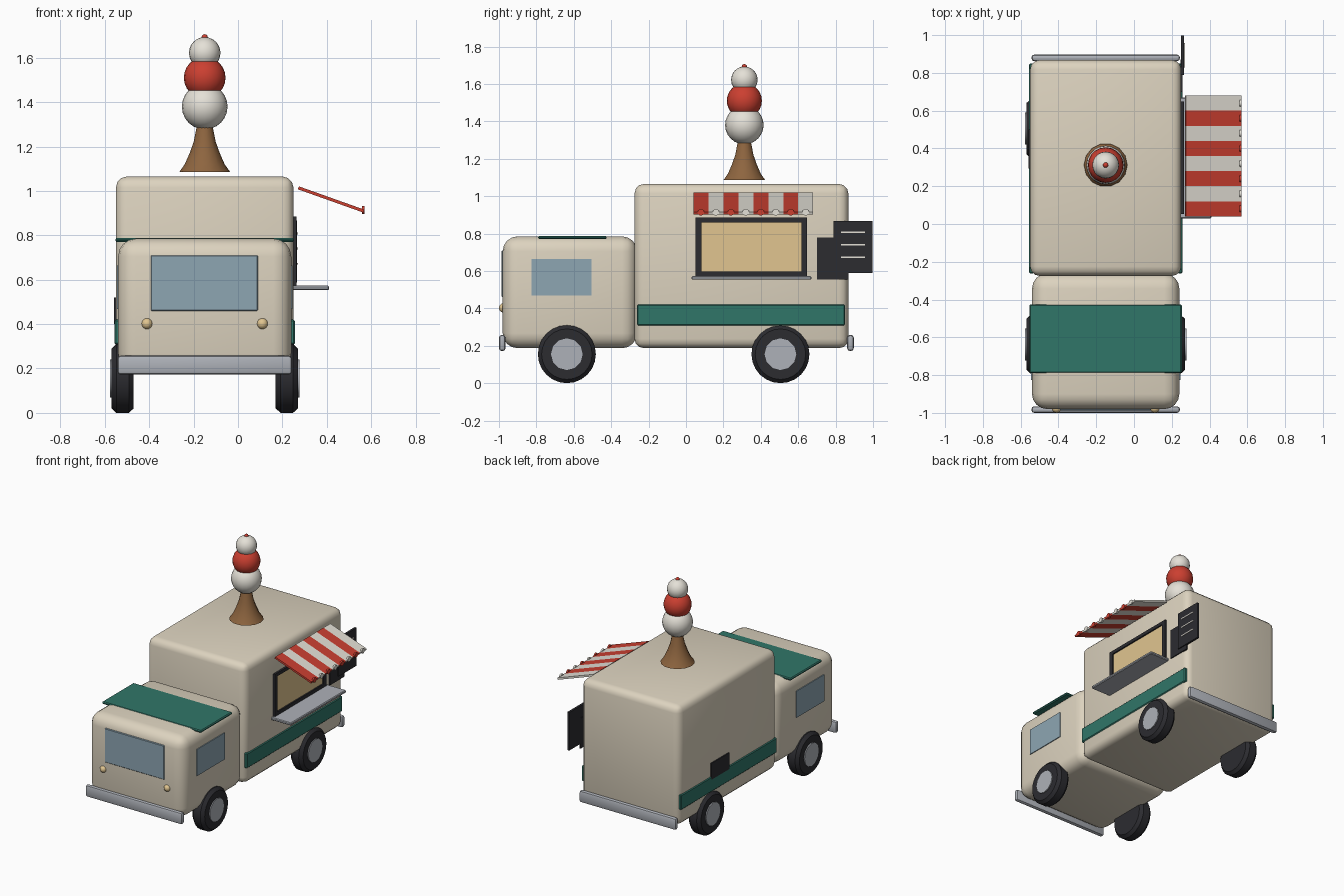
import bpy, bmesh, math
from mathutils import Matrix

if "Cube" in bpy.data.objects:
    bpy.data.objects.remove(bpy.data.objects["Cube"])

CX = -0.15  # centre line of the truck


def mat(name, r, g, b):
    m = bpy.data.materials.new(name)
    m.diffuse_color = (r, g, b, 1)
    m.use_nodes = True
    m.node_tree.nodes["Principled BSDF"].inputs["Base Color"].default_value = m.diffuse_color
    return m


CREAM = mat("cream", 0.72, 0.65, 0.52)
GREEN = mat("green", 0.03, 0.18, 0.14)
GLASS = mat("glass", 0.27, 0.38, 0.45)
DARK = mat("dark", 0.025, 0.025, 0.03)
CHROME = mat("chrome", 0.42, 0.44, 0.48)
RED = mat("red", 0.6, 0.05, 0.03)
WHITE = mat("white", 0.78, 0.75, 0.68)
TAN = mat("tan", 0.75, 0.56, 0.28)
BROWN = mat("brown", 0.27, 0.13, 0.05)


def finish(name, bm, material):
    bmesh.ops.recalc_face_normals(bm, faces=bm.faces)
    me = bpy.data.meshes.new(name)
    bm.to_mesh(me)
    bm.free()
    me.materials.append(material)
    ob = bpy.data.objects.new(name, me)
    bpy.context.collection.objects.link(ob)
    bpy.context.view_layer.objects.active = ob
    bpy.ops.object.select_all(action='DESELECT')
    ob.select_set(True)
    bpy.ops.object.shade_smooth_by_angle(angle=math.radians(35))
    return ob


def box(name, x, y, z, material, bevel=0, seg=2):
    bm = bmesh.new()
    bmesh.ops.create_cube(bm, size=1)
    for v in bm.verts:
        for i, (a, b) in enumerate((x, y, z)):
            v.co[i] = (a + b) / 2 + v.co[i] * (b - a)
    if bevel:
        bmesh.ops.bevel(bm, geom=bm.edges[:], offset=bevel, segments=seg,
                        profile=0.5, affect='EDGES', clamp_overlap=True)
    return finish(name, bm, material)


def lathe(name, profile, loc, material, sides=24, axis='Z'):
    """Revolve (radius, height) points; close both ends."""
    bm = bmesh.new()
    rings = [[bm.verts.new((r * math.cos(2 * math.pi * k / sides),
                            r * math.sin(2 * math.pi * k / sides), h))
              for k in range(sides)] for r, h in profile]
    for a, b in zip(rings, rings[1:]):
        for k in range(sides):
            n = (k + 1) % sides
            bm.faces.new((a[k], a[n], b[n], b[k]))
    bm.faces.new(rings[0])
    bm.faces.new(rings[-1])
    if axis == 'X':
        bm.transform(Matrix.Rotation(math.pi / 2, 4, 'Y'))
    bm.transform(Matrix.Translation(loc))
    return finish(name, bm, material)


def ball(name, r, loc, material, u=20, v=12):
    bm = bmesh.new()
    bmesh.ops.create_uvsphere(bm, u_segments=u, v_segments=v, radius=r,
                              matrix=Matrix.Translation(loc))
    return finish(name, bm, material)


# Body shells
box("cargo_body", (-0.55, 0.25), (-0.275, 0.868), (0.187, 1.065), CREAM, 0.05, 3)
box("cab", (-0.54, 0.24), (-0.98, -0.262), (0.187, 0.785), CREAM, 0.08, 4)
box("cab_roof_panel", (-0.553, 0.253), (-0.79, -0.425), (0.77, 0.788), GREEN, 0.006, 1)

# Bumpers
for name, y in (("front_bumper", (-1.0, -0.965)), ("rear_bumper", (0.862, 0.897))):
    box(name, (-0.543, 0.243), y, (0.172, 0.258), CHROME, 0.015, 2)

# Windscreen and headlights
box("windscreen", (-0.393, 0.09), (-0.987, -0.96), (0.46, 0.71), GLASS, 0.004, 1)
for i, s in enumerate((-1, 1)):
    ball(f"headlight_{i}", 0.025, (CX + s * 0.26, -0.975, 0.402), TAN, 16, 8)

# Both sides: stripe, cab window, wheels
for side, s in (("left", -1), ("right", 1)):
    def span(a, b):
        return tuple(sorted((CX + s * a, CX + s * b)))
    box(f"{side}_stripe", span(0.38, 0.406), (-0.262, 0.85), (0.308, 0.42), GREEN, 0.006, 1)
    box(f"{side}_cab_window", span(0.37, 0.396), (-0.825, -0.505), (0.468, 0.663), GLASS)
    for end, y in (("front", -0.637), ("rear", 0.505)):
        loc = (CX + s * 0.37, y, 0.155)
        lathe(f"{end}_{side}_tyre",
              [(0.11, -0.05), (0.135, -0.05), (0.155, -0.028), (0.155, 0.028),
               (0.135, 0.05), (0.11, 0.05)], loc, DARK, 24, 'X')
        lathe(f"{end}_{side}_hub", [(0.085, -0.02), (0.085, 0.02)],
              (CX + s * 0.407, y, 0.155), CHROME, 12, 'X')

# Serving hatch: four frame bars round a warm panel
FX = (0.235, 0.264)
box("hatch_panel", (0.235, 0.254), (0.07, 0.63), (0.59, 0.87), TAN)
box("hatch_frame_bottom", FX, (0.052, 0.648), (0.57, 0.598), DARK)
box("hatch_frame_top", FX, (0.052, 0.648), (0.86, 0.885), DARK)
box("hatch_frame_front", FX, (0.052, 0.083), (0.57, 0.885), DARK)
box("hatch_frame_back", FX, (0.617, 0.648), (0.57, 0.885), DARK)
box("serving_counter", (0.245, 0.41), (0.03, 0.67), (0.553, 0.573), CHROME, 0.005, 1)

# Striped awning sloping down and outwards, rounded lip on each stripe
slope = math.atan2(0.105, 0.295)
length = math.hypot(0.105, 0.295)
for i in range(8):
    y0 = 0.04 + i * 0.08
    m = WHITE if i % 2 else RED
    strip = box(f"awning_stripe_{i}", (0, length), (y0, y0 + 0.08), (-0.007, 0.007), m)
    strip.data.transform(Matrix.Translation((0.272, 0, 1.014)) @ Matrix.Rotation(slope, 4, 'Y'))
    lathe(f"awning_scallop_{i}", [(0.018, -0.006), (0.018, 0.006)],
          (0.564, y0 + 0.04, 0.914), m, 12, 'X')

# Menu boards at the rear corner
box("menu_board_small", (0.246, 0.258), (0.70, 0.87), (0.555, 0.778), DARK)
box("menu_board_large", (0.25, 0.266), (0.788, 0.997), (0.588, 0.867), DARK)
for i in range(3):
    z = 0.808 - i * 0.068
    box(f"menu_line_{i}", (0.262, 0.27), (0.828, 0.958), (z - 0.004, z + 0.004), WHITE)

# Vent on the left side
box("side_vent", (-0.558, -0.53), (0.295, 0.50), (0.40, 0.52), DARK)

# Rooftop ice cream
Y = 0.312
lathe("cone", [(0.115, 1.085), (0.09, 1.12), (0.068, 1.17), (0.05, 1.22), (0.034, 1.30)],
      (CX, Y, 0), BROWN, 14)
ball("scoop_bottom", 0.103, (CX, Y, 1.38), WHITE)
ball("scoop_middle", 0.094, (CX, Y, 1.51), RED)
ball("scoop_top", 0.071, (CX, Y, 1.622), WHITE)
ball("cherry", 0.014, (CX, Y, 1.692), RED, 12, 8)
